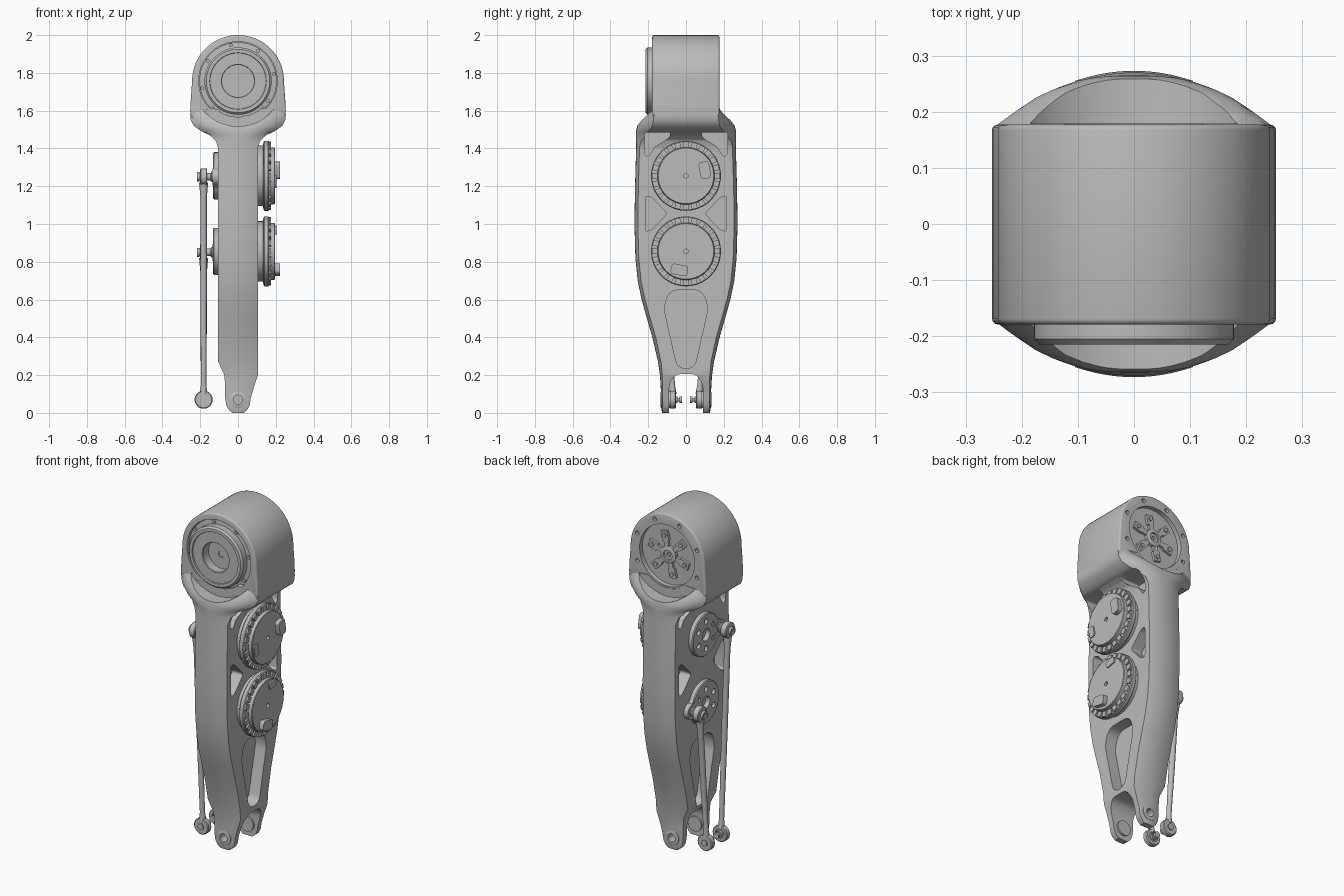
import bpy, bmesh, math
from mathutils import Vector

if "Cube" in bpy.data.objects:
    bpy.data.objects.remove(bpy.data.objects["Cube"])

grey = bpy.data.materials.new("machined_grey")
grey.use_nodes = True
COLOUR = (0.5, 0.5, 0.5, 1)
grey.diffuse_color = COLOUR
grey.node_tree.nodes["Principled BSDF"].inputs["Base Color"].default_value = COLOUR

HEAD_Z, UPPER_Z, LOWER_Z, ANKLE_Z = 1.757, 1.255, 0.855, 0.07


def finish(name, bm):
    """Turn a bmesh into a named, coloured object."""
    bmesh.ops.recalc_face_normals(bm, faces=bm.faces)
    mesh = bpy.data.meshes.new(name)
    bm.to_mesh(mesh)
    bm.free()
    mesh.materials.append(grey)
    obj = bpy.data.objects.new(name, mesh)
    bpy.context.collection.objects.link(obj)
    return obj


def lathe(name, profile, origin, axis, steps=48):
    """Revolve (radius, height) points about an axis direction."""
    bm = bmesh.new()
    turn = Vector(axis).to_track_quat('Z', 'Y')
    rings = []
    for r, h in profile:
        ring = []
        for i in range(steps):
            a = math.tau * i / steps
            ring.append(bm.verts.new(Vector(origin) + turn @ Vector((r * math.cos(a), r * math.sin(a), h))))
        rings.append(ring)
    bridge(bm, rings)
    return finish(name, bm)


def bridge(bm, rings):
    """Skin a stack of closed rings and cap both ends."""
    n = len(rings[0])
    for lo, hi in zip(rings, rings[1:]):
        for i in range(n):
            j = (i + 1) % n
            bm.faces.new((lo[i], lo[j], hi[j], hi[i]))
    bm.faces.new(rings[0][::-1])
    bm.faces.new(rings[-1])


def rod(name, r, start, end, steps=24):
    d = Vector(end) - Vector(start)
    return lathe(name, [(r, 0), (r, d.length)], start, d, steps)


def prism(name, pts, lo, hi, axis, corner=0.0):
    """Extrude a 2D outline along x or y, optionally rounding its corners."""
    bm = bmesh.new()
    place = (lambda a, b: (lo, a, b)) if axis == 'x' else (lambda a, b: (a, lo, b))
    face = bm.faces.new([bm.verts.new(place(a, b)) for a, b in pts])
    if corner:
        bmesh.ops.bevel(bm, geom=bm.verts[:], offset=corner, segments=5, profile=0.5, affect='VERTICES')
    face = bm.faces[:]
    ext = bmesh.ops.extrude_face_region(bm, geom=face)
    move = Vector((hi - lo, 0, 0)) if axis == 'x' else Vector((0, hi - lo, 0))
    bmesh.ops.translate(bm, vec=move, verts=[v for v in ext["geom"] if isinstance(v, bmesh.types.BMVert)])
    return finish(name, bm)


def apply(obj, mod):
    bpy.context.view_layer.objects.active = obj
    bpy.ops.object.modifier_apply(modifier=mod.name)


def cut(obj, cutters):
    for c in cutters:
        mod = obj.modifiers.new("cut", 'BOOLEAN')
        mod.operation, mod.solver, mod.object = 'DIFFERENCE', 'EXACT', c
        apply(obj, mod)
        bpy.data.objects.remove(c)


# Leg body: (z, right half width, left half width, half depth, front bulge, bulge power)
SECTIONS = [(0, .03, .03, .126, .004, 2), (.015, .048, .048, .13, .006, 2), (.04, .062, .062, .131, .008, 2),
            (.08, .068, .068, .132, .008, 2), (.14, .068, .085, .134, .01, 2), (.2, .072, .105, .138, .012, 2),
            (.27, .105, .105, .148, .016, 2), (.4, .105, .105, .178, .018, 2), (.5, .105, .105, .207, .018, 2),
            (.6, .105, .105, .235, .018, 2), (.7, .105, .105, .256, .018, 2), (.82, .105, .105, .268, .018, 2),
            (1, .105, .105, .273, .018, 2), (1.2, .105, .105, .27, .018, 2), (1.4, .105, .105, .264, .018, 2),
            (1.44, .117, .117, .264, .025, 2), (1.47, .15, .15, .265, .05, 2.5), (1.495, .2, .2, .264, .07, 3),
            (1.52, .235, .235, .258, .08, 3), (1.55, .25, .25, .242, .07, 3), (1.58, .253, .253, .215, .045, 3),
            (1.62, .25, .25, .172, .01, 3)]
bm = bmesh.new()
rings = []
for z, xr, xl, depth, drop, power in SECTIONS:
    ts = [i / 8 - 1 for i in range(17)]
    ring = []
    for side in (-1, 1):
        for t in ts:
            t *= -side
            ring.append(bm.verts.new((t * (xl if t > 0 else xr), side * (depth - drop * abs(t) ** power), z)))
    rings.append(ring)
bridge(bm, rings)
body = finish("leg_body", bm)

# Weight-saving pockets on both sides, ankle slot and bores
cutters = [prism("slot", [(-.09, -.1), (.09, -.1), (.09, .15), (.055, .205), (-.055, .205), (-.09, .15)],
                 -.3, .3, 'x', .025)]
for lo, hi in ((-.3, -.035), (.035, .3)):
    cutters.append(prism("pocket", [(-.085, .65), (.085, .65), (.118, .56), (.045, .235), (-.045, .235), (-.118, .56)],
                         lo, hi, 'x', .04))
    for s in (-1, 1):
        cutters.append(prism("pocket", [(s * .215, 1.15), (s * .215, .96), (s * .18, .97), (s * .1, 1.055), (s * .18, 1.14)],
                             lo, hi, 'x', .015))
        cutters.append(prism("pocket", [(s * .22, 1.485), (s * .08, 1.485), (s * .09, 1.455), (s * .165, 1.41),
                                        (s * .2, 1.355), (s * .22, 1.37)], lo, hi, 'x', .012))
for s in (-1, 1):
    cutters.append(rod("seat", .24, (0, s * .179, HEAD_Z), (0, s * .4, HEAD_Z), 64))
    cutters.append(rod("seat", .19, (0, s * .15, HEAD_Z), (0, s * .4, HEAD_Z), 64))
cutters.append(rod("bore", .024, (0, -.3, ANKLE_Z), (0, .3, ANKLE_Z)))
cut(body, cutters)

# Hip housing: rounded top, slightly flared flanks
arc = [(.243 * math.cos(math.pi * i / 40), HEAD_Z + .243 * math.sin(math.pi * i / 40)) for i in range(41)]
housing = prism("hip_housing", [(.249, 1.56), (.253, 1.6), (.25, 1.66)] + arc
                + [(-.25, 1.66), (-.253, 1.6), (-.249, 1.56)], -.179, .177, 'y')
mod = housing.modifiers.new("soft", 'BEVEL')
mod.width, mod.segments, mod.limit_method, mod.angle_limit = .01, 3, 'ANGLE', math.radians(50)
apply(housing, mod)
cutters = [rod("front_recess", .208, (0, -.15, HEAD_Z), (0, -.3, HEAD_Z), 64),
           rod("back_recess", .18, (0, .15, HEAD_Z), (0, .3, HEAD_Z), 64)]
for i in range(8):
    a = math.tau * (i + .5) / 8
    x, z = .211 * math.cos(a), HEAD_Z + .211 * math.sin(a)
    cutters.append(rod("bolt_hole", .012, (x, .16, z), (x, .3, z), 16))
cut(housing, cutters)

# Hip motor, facing front
lathe("hip_motor", [(.205, .14), (.205, .165), (.178, .168), (.178, .205), (.168, .215), (.15, .215), (.148, .209),
                    (.088, .209), (.085, .205), (.085, .155), (.02, .155), (.02, .13)], (0, 0, HEAD_Z), (0, -1, 0), 64)
for i in range(8):
    a = math.tau * (i + .25) / 8
    x, z = .193 * math.cos(a), HEAD_Z + .193 * math.sin(a)
    rod("hip_motor_bolt", .01, (x, -.16, z), (x, -.176, z), 12)

# Hip output hub with six bolted spokes, facing back
lathe("hip_hub", [(.05, .14), (.05, .168), (.042, .172), (.028, .172), (.028, .162), (.012, .162), (.012, .145)],
      (0, 0, HEAD_Z), (0, 1, 0))
for i in range(6):
    a = math.tau * i / 6 + .3
    c, s = math.cos(a), math.sin(a)
    outline = [(.03, -.014), (.075, -.014), (.08, -.022), (.135, -.022), (.135, .022), (.08, .022), (.075, .014), (.03, .014)]
    prism("hub_spoke", [(u * c - v * s, HEAD_Z + u * s + v * c) for u, v in outline], .145, .165, 'y')
    rod("spoke_bolt", .012, (.112 * c, .16, HEAD_Z + .112 * s), (.112 * c, .172, HEAD_Z + .112 * s), 12)


def plug(name, y, z, w, h, angle, top):
    """Connector block on a motor face."""
    c, s = math.cos(angle), math.sin(angle)
    pts = [(y + u * c - v * s, z + u * s + v * c) for u, v in ((-w, -h), (w, -h), (w, h), (-w, h))]
    return prism(name, pts, .185, top, 'x', min(w, h) * .6)


# Two leg motors on the left side, with notched rims
for label, z0 in (("upper", UPPER_Z), ("lower", LOWER_Z)):
    lathe(label + "_motor", [(.16, .09), (.16, .132), (.18, .135), (.185, .14), (.185, .16), (.181, .165), (.152, .165),
                             (.15, .193), (.147, .196), (.012, .196), (.012, .17)], (0, 0, z0), (1, 0, 0), 64)
    for i in range(24):
        a = math.tau * i / 24
        c, s = math.cos(a), math.sin(a)
        pts = [(u * c - v * s, z0 + u * s + v * c) for u, v in ((.151, -.015), (.181, -.015), (.181, .015), (.151, .015))]
        prism(label + "_rim_tooth", pts, .16, .175, 'x')
plug("upper_plug", .1, 1.285, .028, .045, .2, .222)
plug("upper_socket", -.115, 1.225, .02, .034, .2, .203)
plug("lower_plug", -.035, .757, .045, .028, -.2, .222)
plug("lower_socket", .04, .968, .034, .02, .2, .203)

# Cranks on the right side and their push rods down to the ankle
for label, z0, s in (("upper", UPPER_Z, -1), ("lower", LOWER_Z, 1)):
    disc = lathe(label + "_crank_disc", [(.125, .09), (.125, .127), (.12, .132), (.035, .132), (.035, .1)],
                 (0, 0, z0), (-1, 0, 0))
    holes = []
    for i in range(6):
        a = math.tau * (i + .5) / 6
        y, z = .08 * math.cos(a), z0 + .08 * math.sin(a)
        holes.append(rod("hole", .016, (-.115, y, z), (-.2, y, z), 16))
    cut(disc, holes)
    y, zt, yb, x = s * .13, z0 - .005, s * .07, -.182
    rod(label + "_crank_lobe", .045, (-.107, y, zt), (-.134, y, zt))
    prism(label + "_crank_web", [(s * .07, z0 - .09), (y, zt - .045), (y, zt + .045), (s * .07, z0 + .09)], -.13, -.107, 'x')
    lathe(label + "_crank_pin", [(.028, .13), (.028, .14), (.02, .145), (.02, .204), (.024, .204), (.024, .217),
                                 (.012, .217), (.012, .21)], (0, y, zt), (-1, 0, 0), 24)
    lathe(label + "_rod_top_eye", [(.04, .163), (.045, .167), (.045, .197), (.04, .201)], (0, y, zt), (-1, 0, 0), 32)
    lathe(label + "_rod_foot_eye", [(.043, -.016), (.048, -.012), (.048, .012), (.043, .016), (.028, .016), (.026, .01)],
          (x, yb, ANKLE_Z), (0, -s, 0), 32)
    lathe(label + "_rod_foot_pin", [(.018, -.022), (.018, .024), (.01, .024), (.01, .036), (.018, .036), (.018, .05)],
          (x, yb, ANKLE_Z), (0, -s, 0), 24)
    top, foot = Vector((x, y, zt - .03)), Vector((x, yb, ANKLE_Z + .03))
    d = top - foot
    lathe(label + "_push_rod", [(.02, 0), (.014, .05), (.017, d.length * .5), (.017, d.length - .08), (.024, d.length)],
          foot, d, 20)

# Ankle bearings in the fork
for s in (-1, 1):
    lathe("ankle_bearing", [(.024, .08), (.044, .08), (.044, .132), (.036, .135), (.024, .135), (.024, .08)],
          (0, 0, ANKLE_Z), (0, s, 0), 32)

# Smooth round surfaces, keep machined edges crisp
bpy.ops.object.select_all(action='DESELECT')
for obj in bpy.context.collection.objects:
    if obj.type == 'MESH' and obj.data.materials and obj.data.materials[0] == grey:
        obj.select_set(True)
        bpy.context.view_layer.objects.active = obj
bpy.ops.object.shade_smooth_by_angle(angle=math.radians(32))
